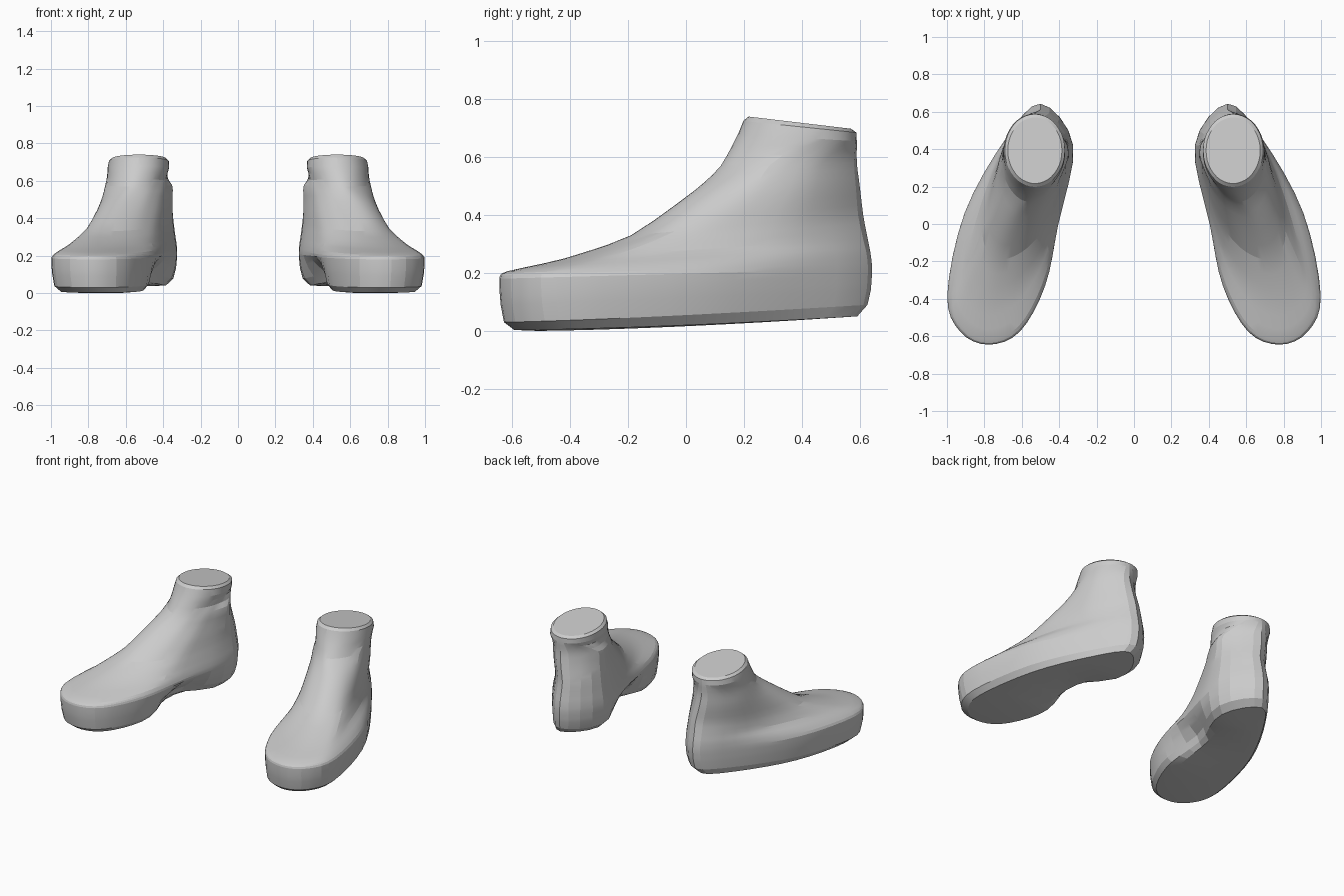
import bpy, bmesh, math
from mathutils import Vector

if "Cube" in bpy.data.objects:
    bpy.data.objects.remove(bpy.data.objects["Cube"])

SEG = 4     # samples between outline points
LEVELS = 3  # samples between contour rings

# widest foot outline: toe tip, round the outer side, heel, inner side
BASE = [(.78, -.645), (.93, -.575), (.998, -.38), (.905, .06), (.69, .45),
        (.5, .643), (.325, .42), (.405, 0), (.475, -.33), (.61, -.575)]

# contour rings climbing the instep: (front z, back z, outline)
UPPER = [
    (.205, .27, [(.78, -.62), (.915, -.55), (.97, -.37), (.875, .07), (.685, .45),
                 (.5, .637), (.328, .42), (.412, 0), (.49, -.32), (.62, -.55)]),
    (.25, .32, [(.77, -.42), (.86, -.37), (.90, -.24), (.82, .1), (.68, .44),
                (.5, .627), (.335, .42), (.42, .03), (.51, -.2), (.64, -.365)]),
    (.33, .40, [(.71, -.19), (.78, -.15), (.81, -.04), (.77, .17), (.68, .43),
                (.5, .612), (.345, .42), (.42, .1), (.5, -.05), (.6, -.15)]),
    (.485, .50, [(.63, .03), (.69, .06), (.725, .14), (.73, .27), (.68, .45),
                 (.52, .6), (.355, .42), (.40, .22), (.47, .11), (.54, .055)]),
    (.57, .58, [(.57, .12), (.63, .15), (.68, .22), (.71, .32), (.67, .47),
                (.53, .59), (.36, .43), (.385, .28), (.44, .19), (.5, .14)]),
]


def spline(p0, p1, p2, p3, t):
    return 0.5 * (2 * p1 + (p2 - p0) * t + (2 * p0 - 5 * p1 + 4 * p2 - p3) * t * t
                  + (3 * p1 - p0 - 3 * p2 + p3) * t ** 3)


def ring(zf, zb, pts, power=1.0, arch=0.0):
    """Smooth closed outline whose height runs from zf (front) to zb (back)."""
    n = len(pts)
    v = [Vector((x, y, 0)) for x, y in pts]
    out = [spline(v[i - 1], v[i], v[(i + 1) % n], v[(i + 2) % n], k / SEG)
           for i in range(n) for k in range(SEG)]
    y0, y1 = min(p.y for p in out), max(p.y for p in out)
    for p in out:
        p.z = zf + (zb - zf) * ((p.y - y0) / (y1 - y0)) ** power
        # hollow of the inner arch
        a = arch * math.exp(-((p.y - .03) / .2) ** 2) * min(1, max(0, (.66 - p.x) / .2))
        p.x += a
        p.z += a * .6
    return out


def scaled(s):
    return [(.68 + (x - .68) * s if abs(y) > .3 else .66 + (x - .66) * s, y * (s + 1) / 2)
            for x, y in BASE]


def ellipse(cx, cy, rx, ry):
    return [(cx + rx * math.sin(a), cy - ry * math.cos(a))
            for a in (math.tau * i / 10 for i in range(10))]


# sole, side wall, instep and ankle contours, bottom to top
keys = [ring(0, .045, scaled(.6), 1.5, .05),
        ring(.003, .05, scaled(.84), 1.5, .08),
        ring(.03, .09, scaled(.95), 1.3, .09),
        ring(.09, .14, scaled(.985), 1, .05),
        ring(.18, .215, BASE)]
keys += [ring(*u) for u in UPPER]
keys += [ring(.68, .655, ellipse(.533, .385, .165, .205)),
         ring(.725, .685, ellipse(.53, .393, .161, .195)),
         ring(.74, .698, ellipse(.53, .393, .145, .177))]

rings = []
for i in range(len(keys) - 1):
    a, b = keys[max(i - 1, 0)], keys[i]
    c, d = keys[i + 1], keys[min(i + 2, len(keys) - 1)]
    # single step across the tight sole edge and the ankle rim
    steps = LEVELS if 2 < i < len(keys) - 3 else 1
    for k in range(steps):
        t = k / steps
        rings.append([q.lerp(r, t) * .35 + spline(p, q, r, s, t) * .65
                      for p, q, r, s in zip(a, b, c, d)])
rings.append(keys[-1])


def build_foot(name, side):
    bm = bmesh.new()
    loops = [[bm.verts.new((p.x * side, p.y, max(p.z, 0))) for p in r] for r in rings]
    n = len(loops[0])
    for lo, hi in zip(loops, loops[1:]):
        for i in range(n):
            j = (i + 1) % n
            bm.faces.new((lo[i], lo[j], hi[j], hi[i]))
    bm.faces.new(loops[0])    # sole
    bm.faces.new(loops[-1])   # ankle cap
    bmesh.ops.triangulate(bm, faces=[f for f in bm.faces if len(f.verts) > 4])
    bmesh.ops.recalc_face_normals(bm, faces=bm.faces)
    mesh = bpy.data.meshes.new(name)
    bm.to_mesh(mesh)
    bm.free()
    obj = bpy.data.objects.new(name, mesh)
    bpy.context.collection.objects.link(obj)
    bpy.context.view_layer.objects.active = obj
    bpy.ops.object.select_all(action='DESELECT')
    obj.select_set(True)
    bpy.ops.object.shade_smooth_by_angle(angle=math.radians(12))


# mirrored pair of feet
build_foot("left_foot", 1)
build_foot("right_foot", -1)
